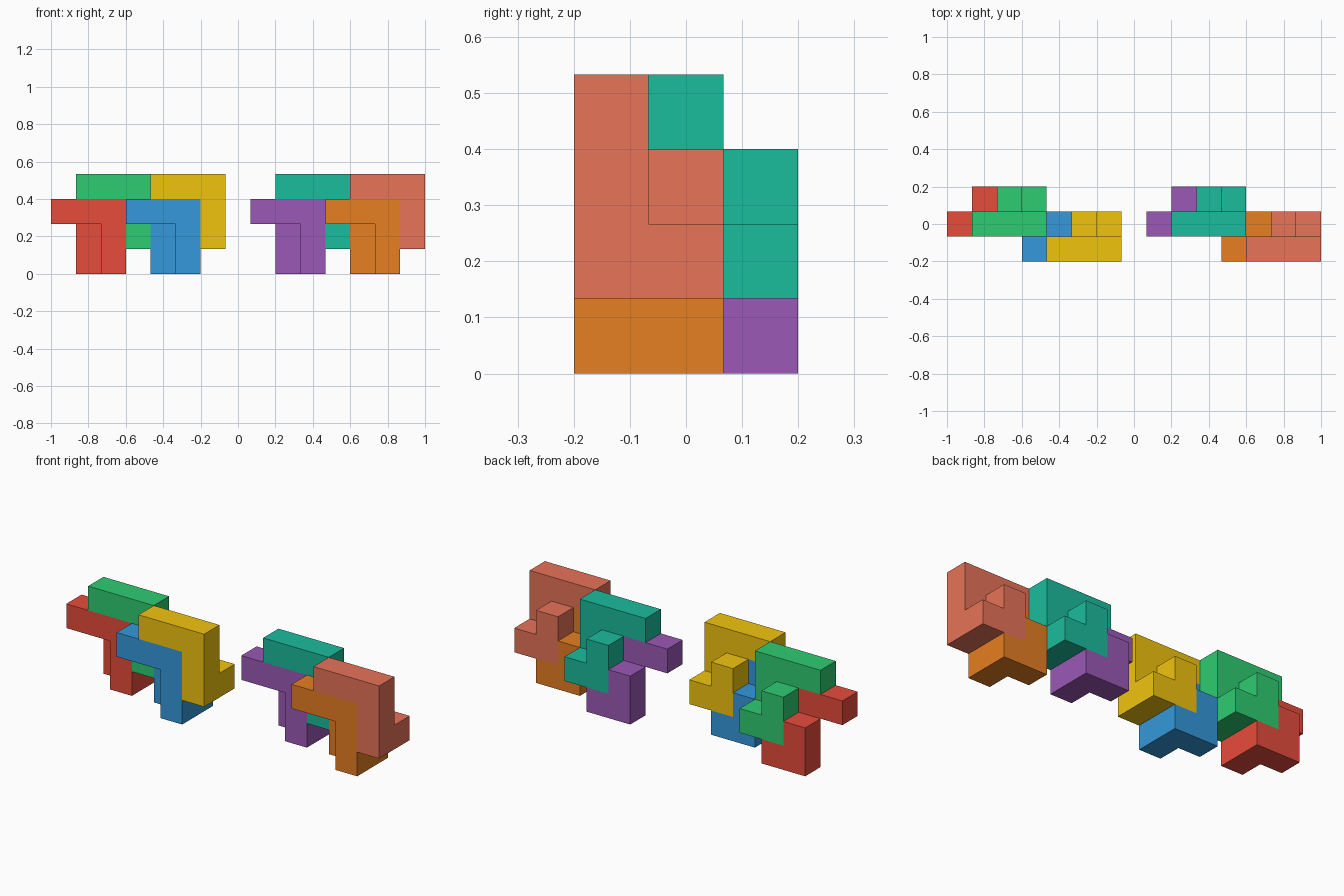
import bpy, bmesh
from mathutils import Vector, Color

if "Cube" in bpy.data.objects:
    bpy.data.objects.remove(bpy.data.objects["Cube"])

U = 2 / 15  # edge of one unit cube

# Winding path of unit cubes shared by every puzzle piece
PATH = [(0, 0, 2), (1, 0, 2), (2, 0, 2), (2, 0, 1),
        (2, 0, 0), (2, 1, 0), (1, 1, 0), (1, 1, 1)]


def piece_mesh():
    """Outer skin of the cube path, with coplanar faces merged."""
    bm = bmesh.new()
    for cell in PATH:
        centre = Vector(cell) + Vector((0.5, 0.5, 0.5))
        for axis in range(3):
            for sign in (-1, 1):
                n = Vector((0, 0, 0))
                n[axis] = sign
                if tuple(int(c + d) for c, d in zip(cell, n)) in PATH:
                    continue
                a = Vector((0, 0, 0))
                a[(axis + 1) % 3] = 1
                b = n.cross(a)
                corners = [centre + (n + a * s + b * t) / 2
                           for s, t in ((-1, -1), (1, -1), (1, 1), (-1, 1))]
                bm.faces.new([bm.verts.new(c * U) for c in corners])
    bmesh.ops.remove_doubles(bm, verts=bm.verts[:], dist=1e-4)
    bmesh.ops.dissolve_limit(bm, angle_limit=0.01, verts=bm.verts[:], edges=bm.edges[:])
    mesh = bpy.data.meshes.new("piece")
    bm.to_mesh(mesh)
    bm.free()
    return mesh


def add_piece(name, cell, rgb):
    mesh = piece_mesh()
    obj = bpy.data.objects.new(name, mesh)
    obj.location = (-1 + cell[0] * U, -0.2 + cell[1] * U, cell[2] * U)
    mat = bpy.data.materials.new(name)
    linear = Color([c / 255 for c in rgb]).from_srgb_to_scene_linear()
    mat.diffuse_color = (*linear, 1)
    mat.use_nodes = True
    mat.node_tree.nodes["Principled BSDF"].inputs["Base Color"].default_value = mat.diffuse_color
    mesh.materials.append(mat)
    bpy.context.collection.objects.link(obj)


# Four interlocked positions, repeated in two clusters eight cells apart
SLOTS = [(0, 1, 0), (1, 1, 1), (3, 0, 0), (4, 0, 1)]
CLUSTERS = [
    [("red", (231, 76, 60)), ("green", (46, 204, 113)),
     ("blue", (52, 152, 219)), ("yellow", (241, 196, 15))],
    [("purple", (155, 89, 182)), ("teal", (26, 188, 156)),
     ("orange", (230, 126, 34)), ("coral", (231, 115, 88))],
]
for i, cluster in enumerate(CLUSTERS):
    for (x, y, z), (colour, rgb) in zip(SLOTS, cluster):
        add_piece(colour + "_piece", (x + 8 * i, y, z), rgb)
